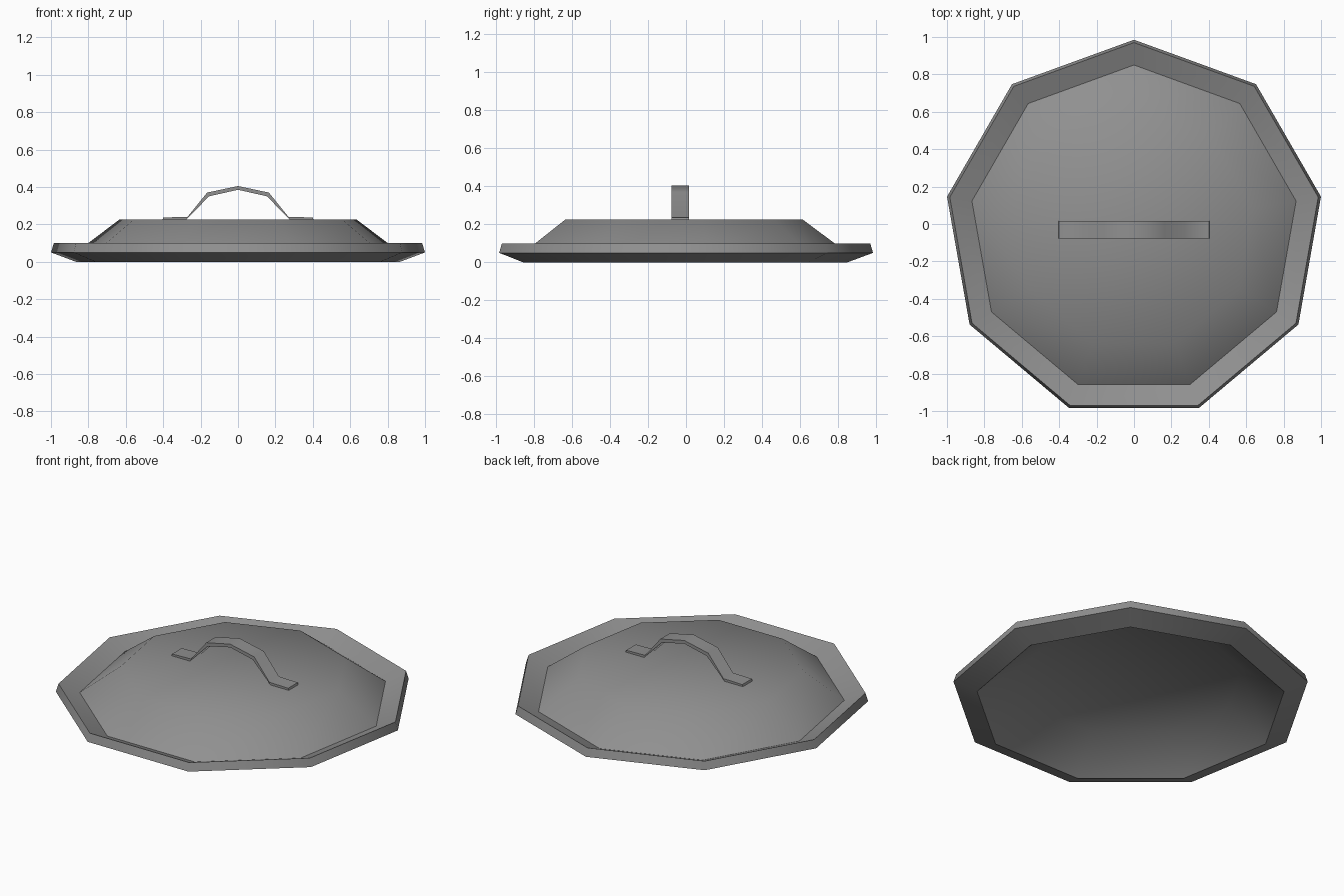
import bpy, bmesh, math

cube = bpy.data.objects.get("Cube")
if cube:
    bpy.data.objects.remove(cube, do_unlink=True)

SIDES = 9
CENTRE_Y = -0.03

grey = bpy.data.materials.new("grey metal")
grey.use_nodes = True
grey.diffuse_color = (0.28, 0.28, 0.28, 1)
grey.node_tree.nodes["Principled BSDF"].inputs["Base Color"].default_value = (0.28, 0.28, 0.28, 1)


def finish(name, bm, angle):
    bmesh.ops.recalc_face_normals(bm, faces=bm.faces)
    mesh = bpy.data.meshes.new(name)
    bm.to_mesh(mesh)
    bm.free()
    mesh.materials.append(grey)
    obj = bpy.data.objects.new(name, mesh)
    obj.location.y = CENTRE_Y
    bpy.context.collection.objects.link(obj)
    bpy.ops.object.select_all(action='DESELECT')
    obj.select_set(True)
    bpy.context.view_layer.objects.active = obj
    bpy.ops.object.shade_smooth_by_angle(angle=math.radians(angle))
    return obj


# Lid shell: closed (radius, height) profile swept round nine sides
profile = [(0, 0.225), (0.645, 0.225), (0.88, 0.05), (1.0, 0.1),
           (1.015, 0.05), (0.88, 0.0), (0.64, 0.175), (0, 0.175)]
bm = bmesh.new()
rings = []
for r, z in profile:
    if r == 0:
        rings.append([bm.verts.new((0, 0, z))] * SIDES)
    else:
        turns = [2 * math.pi * i / SIDES for i in range(SIDES)]
        rings.append([bm.verts.new((r * math.sin(a), r * math.cos(a), z)) for a in turns])
for upper, lower in zip(rings, rings[1:]):
    for i in range(SIDES):
        j = (i + 1) % SIDES
        corners = [upper[i], upper[j], lower[j], lower[i]]
        bm.faces.new(list(dict.fromkeys(corners)))
finish("lid", bm, 45)

# Strap handle: mirrored half path of (x, top, underside x, underside) points
half = [(0, 0.405, 0, 0.385), (0.165, 0.37, 0.155, 0.35),
        (0.27, 0.24, 0.28, 0.222), (0.4, 0.237, 0.405, 0.222)]
path = [(-x, t, -u, b) for x, t, u, b in reversed(half[1:])] + half
WIDTH = 0.047
bm = bmesh.new()
sections = []
for x, t, u, b in path:
    sections.append([bm.verts.new(p) for p in
                     ((x, -WIDTH, t), (x, WIDTH, t), (u, WIDTH, b), (u, -WIDTH, b))])
for s, e in zip(sections, sections[1:]):
    for i in range(4):
        j = (i + 1) % 4
        bm.faces.new((s[i], s[j], e[j], e[i]))
bm.faces.new(sections[0])
bm.faces.new(sections[-1])
finish("handle", bm, 55)
